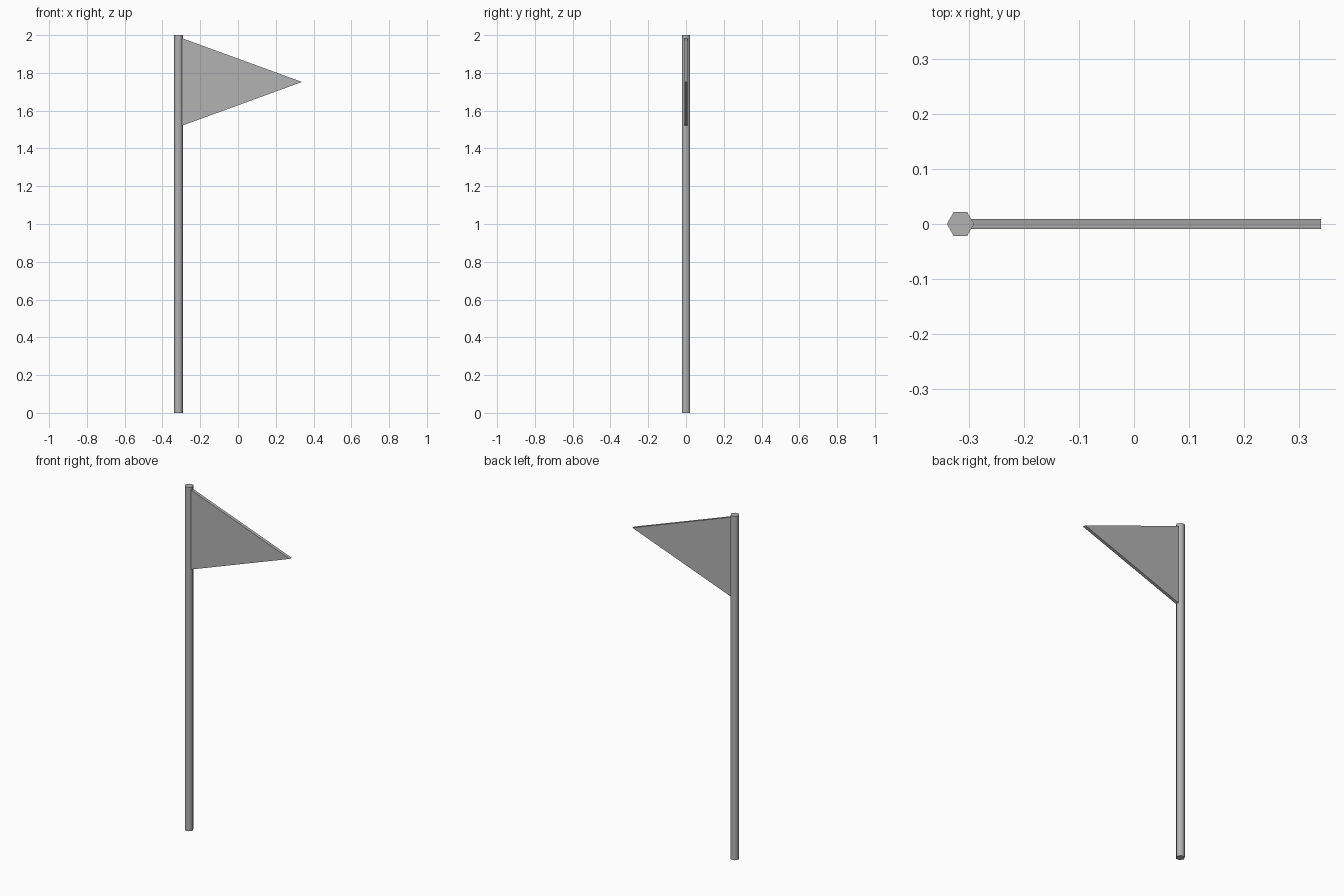
import bpy, bmesh
from math import cos, sin, tau, radians
from mathutils import Vector

if "Cube" in bpy.data.objects:
    bpy.data.objects.remove(bpy.data.objects["Cube"])

# Dark grey shared by both parts
grey = bpy.data.materials.new("dark_grey")
grey.diffuse_color = (0.45, 0.45, 0.45, 1)
grey.use_nodes = True
grey.node_tree.nodes["Principled BSDF"].inputs["Base Color"].default_value = grey.diffuse_color


def prism(name, profile, direction):
    """Extrude a flat profile along a direction into a closed solid."""
    bm = bmesh.new()
    face = bm.faces.new([bm.verts.new(p) for p in profile])
    result = bmesh.ops.extrude_face_region(bm, geom=[face], use_keep_orig=True)
    verts = [g for g in result["geom"] if isinstance(g, bmesh.types.BMVert)]
    bmesh.ops.translate(bm, verts=verts, vec=Vector(direction))
    bmesh.ops.recalc_face_normals(bm, faces=bm.faces)
    mesh = bpy.data.meshes.new(name)
    bm.to_mesh(mesh)
    bm.free()
    mesh.materials.append(grey)
    obj = bpy.data.objects.new(name, mesh)
    bpy.context.collection.objects.link(obj)
    return obj


# Six-sided pole, corners pointing along x, smooth sides and sharp caps
POLE_X, POLE_R = -0.315, 0.0247
pole = prism("pole",
             [(POLE_X + POLE_R * cos(i * tau / 6), POLE_R * sin(i * tau / 6), 0) for i in range(6)],
             (0, 0, 2))
bpy.context.view_layer.objects.active = pole
pole.select_set(True)
bpy.ops.object.shade_smooth_by_angle(angle=radians(70))

# Triangular pennant, its straight edge tucked into the pole
HALF = 0.009
prism("pennant",
      [(-0.298, -HALF, 1.520), (0.339, -HALF, 1.752), (-0.298, -HALF, 1.984)],
      (0, 2 * HALF, 0))
